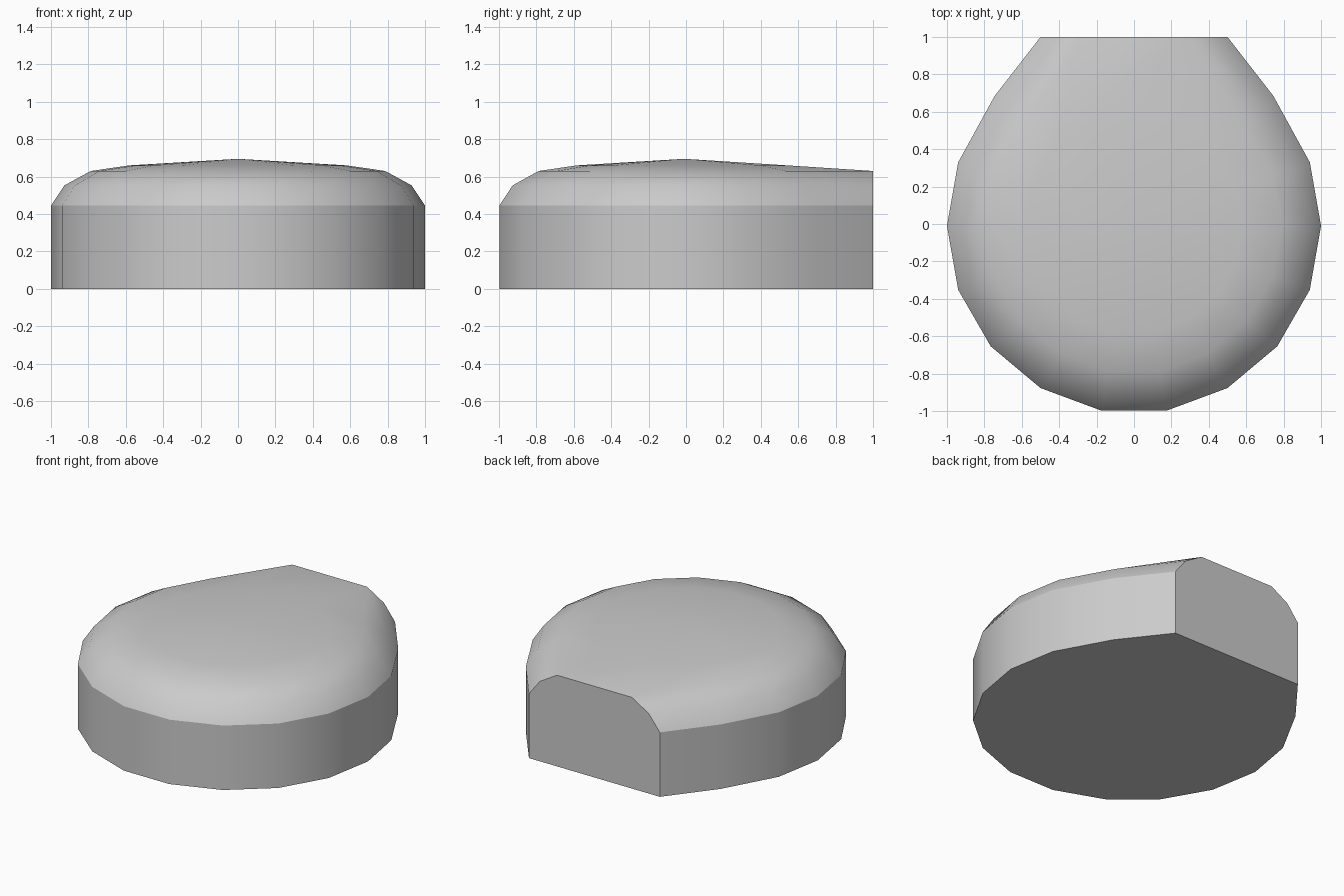
import bpy, bmesh

if "Cube" in bpy.data.objects:
    bpy.data.objects.remove(bpy.data.objects["Cube"])

# Right half of the outline, front to back (the last point is the corner of the flat back)
HALF = [(0.174, -0.998), (0.5, -0.877), (0.766, -0.654), (0.94, -0.352),
        (1.0, -0.01), (0.94, 0.33), (0.745, 0.685)]
CENTRE_Y = -0.01

# Rings of the domed cap: height, inward scale, back corner
RINGS = [(0.0, 1.0, (0.5, 1.0)),
         (0.445, 1.0, (0.5, 1.0)),
         (0.553, 0.928, (0.416, 1.0)),
         (0.63, 0.787, (0.286, 1.0)),
         (0.66, 0.58, (0.22, 0.54))]


def ring_points(z, s, back):
    right = [(x * s, CENTRE_Y + (y - CENTRE_Y) * s, z) for x, y in HALF]
    right.append((back[0], back[1], z))
    return right + [(-x, y, z) for x, y, z in reversed(right)]


bm = bmesh.new()
rings = [[bm.verts.new(p) for p in ring_points(*r)] for r in RINGS]
n = len(rings[0])
back = len(HALF)  # index of the edge between the two back corners

# Wall and cap bands, leaving the flat back open below the top ring
for k, (lo, hi) in enumerate(zip(rings, rings[1:])):
    for i in range(n):
        if i == back and k < 3:
            continue
        j = (i + 1) % n
        bm.faces.new((lo[i], lo[j], hi[j], hi[i]))

# Shallow peak, underside and flat back
apex = bm.verts.new((0, CENTRE_Y, 0.695))
for i in range(n):
    bm.faces.new((rings[-1][i], rings[-1][(i + 1) % n], apex))
bottom = bm.faces.new(rings[0][::-1])
back_face = bm.faces.new([r[back] for r in rings[:4]] +
                         [r[back + 1] for r in reversed(rings[:4])])
bmesh.ops.recalc_face_normals(bm, faces=bm.faces)

# Smooth shading with crisp edges at the base, wall top and flat back
for f in bm.faces:
    f.smooth = f not in (bottom, back_face)
wall_top = set(rings[1])
for e in bm.edges:
    if (bottom in e.link_faces or back_face in e.link_faces
            or all(v in wall_top for v in e.verts)):
        e.smooth = False

mesh = bpy.data.meshes.new("rounded_cap")
bm.to_mesh(mesh)
bm.free()
cap = bpy.data.objects.new("rounded_cap", mesh)
bpy.context.collection.objects.link(cap)
